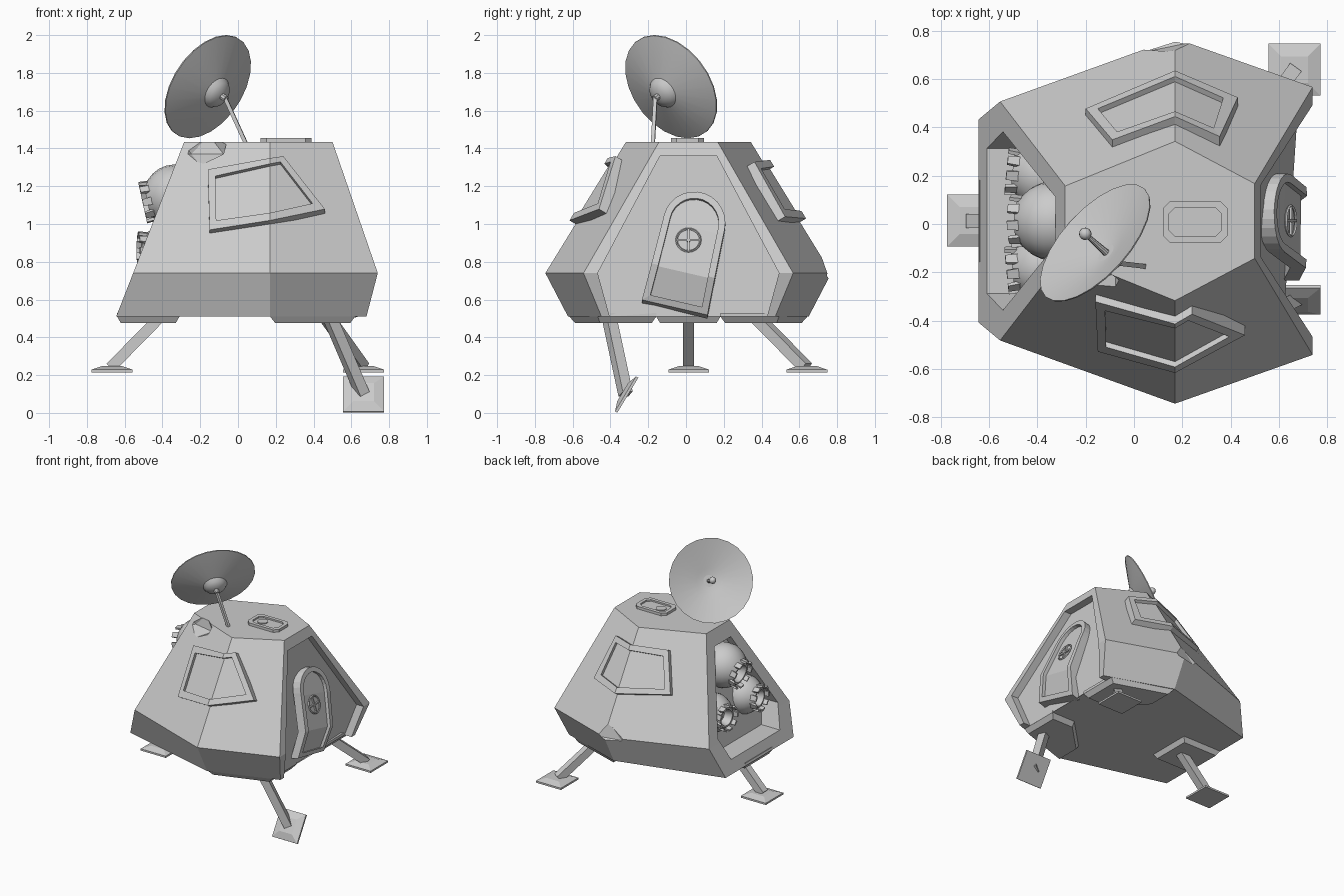
import bpy, bmesh
from math import sin, cos, pi, radians
from mathutils import Vector, Matrix

if "Cube" in bpy.data.objects:
    bpy.data.objects.remove(bpy.data.objects["Cube"])

CY = 0.0125  # symmetry plane of the hull


def finish(name, bm, mat=None, smooth=False):
    bmesh.ops.recalc_face_normals(bm, faces=bm.faces[:])
    me = bpy.data.meshes.new(name)
    bm.to_mesh(me)
    bm.free()
    if mat:
        me.transform(mat)
    ob = bpy.data.objects.new(name, me)
    bpy.context.collection.objects.link(ob)
    if smooth:
        bpy.context.view_layer.objects.active = ob
        ob.select_set(True)
        bpy.ops.object.shade_smooth_by_angle(angle=radians(35))
        ob.select_set(False)
    return ob


def loft(name, rings, mat=None, smooth=False):
    """Closed skin through equal-length point loops, capped at both ends."""
    bm = bmesh.new()
    vs = [[bm.verts.new(p) for p in r] for r in rings]
    n = len(vs[0])
    for a, b in zip(vs, vs[1:]):
        for i in range(n):
            j = (i + 1) % n
            bm.faces.new((a[i], a[j], b[j], b[i]))
    bm.faces.new(vs[0])
    bm.faces.new(vs[-1])
    return finish(name, bm, mat, smooth)


def aim(origin, axis):
    return Matrix.Translation(origin) @ Vector(axis).to_track_quat('Z', 'Y').to_matrix().to_4x4()


def lathe(name, prof, origin, axis, seg=20, smooth=True):
    rings = [[(r * cos(2 * pi * i / seg), r * sin(2 * pi * i / seg), t) for i in range(seg)]
             for r, t in prof]
    return loft(name, rings, aim(origin, axis), smooth)


def square(h, z):
    return [(-h, -h, z), (h, -h, z), (h, h, z), (-h, h, z)]


def beam(name, p, q, w):
    d = Vector(q) - Vector(p)
    return loft(name, [square(w / 2, 0), square(w / 2, d.length)], aim(p, d))


def framed_panel(name, outer, inner, to3d, height, sink):
    """Raised frame around a sunken panel; point i is paired with point n-1-i."""
    bm = bmesh.new()
    levels = [(outer, -0.02), (outer, height), (inner, height), (inner, sink)]
    vs = [[bm.verts.new(to3d(u, v, h)) for u, v in pts] for pts, h in levels]
    n = len(outer)
    for a, b in zip(vs, vs[1:]):
        for i in range(n):
            j = (i + 1) % n
            bm.faces.new((a[i], a[j], b[j], b[i]))
    for loop in (vs[0], vs[-1]):
        for i in range(n // 2 - 1):
            bm.faces.new((loop[i], loop[i + 1], loop[n - 2 - i], loop[n - 1 - i]))
    return finish(name, bm)


def cut(ob, cutter):
    cutter.hide_render = True
    m = ob.modifiers.new("cut", 'BOOLEAN')
    m.operation, m.solver, m.object = 'DIFFERENCE', 'EXACT', cutter
    bpy.context.view_layer.objects.active = ob
    bpy.ops.object.modifier_apply(modifier=m.name)
    bpy.data.objects.remove(cutter)


# Hull: half plans (x, half width) at bottom, waist and roof
TOP = [(-.285, .145), (.17, .33), (.5, .155)]
MID = [(-.555, .495), (.17, .757), (.74, .555)]
BOT = [(-.645, .42), (.17, .637), (.68, .46)]


def plan(half, z):
    return [(x, CY - y, z) for x, y in half] + [(x, CY + y, z) for x, y in reversed(half)]


hull = loft("hull", [plan(BOT, .51), plan(MID, .74), plan(TOP, 1.435)])


# Recess for the door, following the slope of the wall
def wall_x(z):
    return .68 - (z - .74) * .345 if z > .74 else .68 + (z - .74) * .26


door_yz = [(-.4, .45), (-.48, .74), (-.15, 1.36), (.15, 1.36), (.48, .74), (.4, .45)]
cut(hull, loft("door_recess", [[(wall_x(z), y + CY, z) for y, z in door_yz],
                               [(1, y + CY, z) for y, z in door_yz]]))

# Engine bay on the left side
bay_yz = [(-.30, .6), (-.37, .77), (-.1, 1.33), (.1, 1.33), (.37, .77), (.30, .6)]
cut(hull, loft("bay_recess", [[(-.45 + (z - .6) * .25, y + CY, z) for y, z in bay_yz],
                              [(-1, y + CY, z) for y, z in bay_yz]]))

# Dents in the roof corner and the rear waist
for loc, size in [((-.2, -.26, 1.42), (.17, .11, .11)), ((.13, .86, .80), (.27, .17, .17)),
                  ((.28, .79, .56), (.13, .13, .10))]:
    bm = bmesh.new()
    bmesh.ops.create_icosphere(bm, subdivisions=1, radius=1)
    dent = finish("dent", bm, Matrix.Translation(loc) @ Matrix.Diagonal((*size, 1)))
    cut(hull, dent)


# Windows wrapping over the front and rear edges
def window_map(side):
    def f(u, v, h):
        k = (1.435 - v) / .695
        a, b, c = [(t[0] + (m[0] - t[0]) * k, t[1] + (m[1] - t[1]) * k) for t, m in zip(TOP, MID)]
        p, q = (a, b) if u < .17 else (b, c)
        y = p[1] + (q[1] - p[1]) * (u - p[0]) / (q[0] - p[0])
        return (u, CY + side * (y + h * .85), v + h * .5)
    return f


framed_panel("front_window",
             [(-.16, 1.27), (.17, 1.33), (.24, 1.34), (.46, 1.06), (.17, 1.0), (-.15, .95)],
             [(-.12, 1.235), (.17, 1.30), (.225, 1.31), (.395, 1.09), (.17, 1.04), (-.115, 1.0)],
             window_map(-1), .038, .012)
framed_panel("rear_window",
             [(-.09, 1.31), (.17, 1.32), (.355, 1.31), (.43, 1.02), (.17, 1.01), (-.2, 1.04)],
             [(-.07, 1.27), (.17, 1.285), (.33, 1.275), (.37, 1.06), (.17, 1.05), (-.15, 1.07)],
             window_map(1), .038, .012)


# Crooked arched door with hand wheel
def arch(hw, r, low, mid):
    half = [(-hw, low), (-(hw + r) / 2, mid), (-r, .44)]
    arc = [(-r * cos(pi * i / 13), .46 + r * sin(pi * i / 13)) for i in range(14)]
    return half + arc + [(-x, v) for x, v in reversed(half)]


def door_map(u, v, h):
    a = radians(13)
    z = .545 + v * cos(a) - u * sin(a)
    return (wall_x(z) + h, -.06 + u * cos(a) + v * sin(a), z + h * .3)


framed_panel("door", arch(.178, .165, 0, .2), arch(.14, .13, .035, .2), door_map, .045, .02)
hub, axis = Vector((.65, .013, .915)), Vector((.945, 0, .326))
bm = bmesh.new()
wheel = [[bm.verts.new(((.063 + .006 * cos(b)) * cos(a), (.063 + .006 * cos(b)) * sin(a), .006 * sin(b)))
          for b in [k * pi / 2 for k in range(4)]] for a in [k * pi / 10 for k in range(20)]]
for i in range(20):
    for k in range(4):
        a, b, l = wheel[i], wheel[(i + 1) % 20], (k + 1) % 4
        bm.faces.new((a[k], a[l], b[l], b[k]))
finish("door_wheel", bm, aim(hub, axis))
for d in (Vector((0, 1, 0)), axis.cross(Vector((0, 1, 0)))):
    beam("wheel_spoke", hub - d * .063, hub + d * .063, .011)
beam("wheel_hub", hub - axis * .03, hub + axis * .004, .014)


# Roof hatch with knob
def octagon(w, d, c):
    return [(-w + c, d), (w - c, d), (w, d - c), (w, -d + c),
            (w - c, -d), (-w + c, -d), (-w, -d + c), (-w, d - c)]


def hatch_loop(w, d, c):
    o = octagon(w, d, c)
    return [o[7], o[0], o[1], o[2], o[3], o[4], o[5], o[6]]


framed_panel("roof_hatch", hatch_loop(.134, .087, .03), hatch_loop(.108, .06, .025),
             lambda u, v, h: (.254 + u, .008 + v, 1.435 + h), .02, .008)
lathe("hatch_knob", [(.038, 0), (.038, .012)], (.207, .012, 1.437), (0, 0, 1), 16)

# Dish antenna: shell, back boss, feed and mast
N = Vector((-.663, .603, .443)).normalized()
C = Vector((-.162, -.077, 1.728))
lathe("dish", [(.012, -.09), (.09, -.075), (.303, -.006), (.304, 0), (.09, -.062), (.012, -.075)],
      C, N, 24)
lathe("dish_boss", [(.012, -.122), (.04, -.115), (.07, -.10), (.09, -.07)], C, N, 24)
lathe("dish_feed", [(.016, -.08), (.009, .06)], C, N, 10)
lathe("feed_tip", [(.002, -.026)] + [(.026 * sin(pi * i / 6), -.026 * cos(pi * i / 6)) for i in range(1, 6)]
      + [(.002, .026)], C + N * .06, N, 12)
lathe("dish_joint", [(.018, -.15), (.018, -.11)], C, N, 8)
beam("dish_mast", (-.072, -.162, 1.675), (.04, -.175, 1.43), .02)

# Engines: round bell, collar and ring of petals
for loc, R, ax in [((-.335, CY, 1.15), .165, (-1, 0, -.22)),
                   ((-.37, CY - .19, .86), .145, (-1, -.1, 0)),
                   ((-.37, CY + .19, .86), .145, (-1, .1, 0))]:
    prof = [(R * sin(a), -R * cos(a)) for a in [radians(d) for d in range(10, 150, 14)]]
    e = prof[-1][1]
    prof += [(R * .5, e + .03), (R * .42, e + .03), (R * .3, e - .03)]
    lathe("engine_bell", prof, loc, ax, 20)
    for i in range(9):
        a = 2 * pi * i / 9
        m = aim(loc, ax) @ Matrix.Rotation(a, 4, 'Z') @ Matrix.Translation((R * .58, 0, e - .02)) \
            @ Matrix.Rotation(radians(6), 4, 'Y') @ Matrix.Diagonal((.4, 1, 1, 1))
        loft("engine_petal", [square(.022, 0), square(.018, .075)], m)


# Leg mounts under the hull
def mount(name, pts, s=1):
    c = Vector((sum(p[0] for p in pts), sum(p[1] for p in pts))) / len(pts)
    rings = [[(c.x + (x - c.x) * k, CY + s * (c.y + (y - c.y) * k), z) for x, y in pts]
             for k, z in ((1, .53), (1, .51), (.88, .475))]
    loft(name, rings)


mount("left_leg_mount", [(-.64, -.17), (-.31, -.17), (-.31, .17), (-.64, .17)])
corner = [(.17, -.63), (.62, -.48), (.62, -.17), (.42, -.17), (.17, -.42)]
mount("front_leg_mount", corner)
mount("rear_leg_mount", corner, -1)

# Legs and foot pads; the front one is bent
for side, hip, ankle, foot, tilt in [
        ("left", (-.40, CY, .52), (-.675, CY, .24), (-.667, CY + .002, .215), 0),
        ("rear", (.46, .36, .52), (.66, .635, .24), (.665, .64, .215), 0),
        ("front", (.48, -.41, .52), (.66, -.32, .10), (.665, -.308, .0935), 59)]:
    beam(side + "_leg", hip, ankle, .058)
    loft(side + "_foot_pad", [square(.108, 0), square(.108, .014), square(.055, .032)],
         Matrix.Translation(foot) @ Matrix.Rotation(radians(tilt), 4, 'X'))
